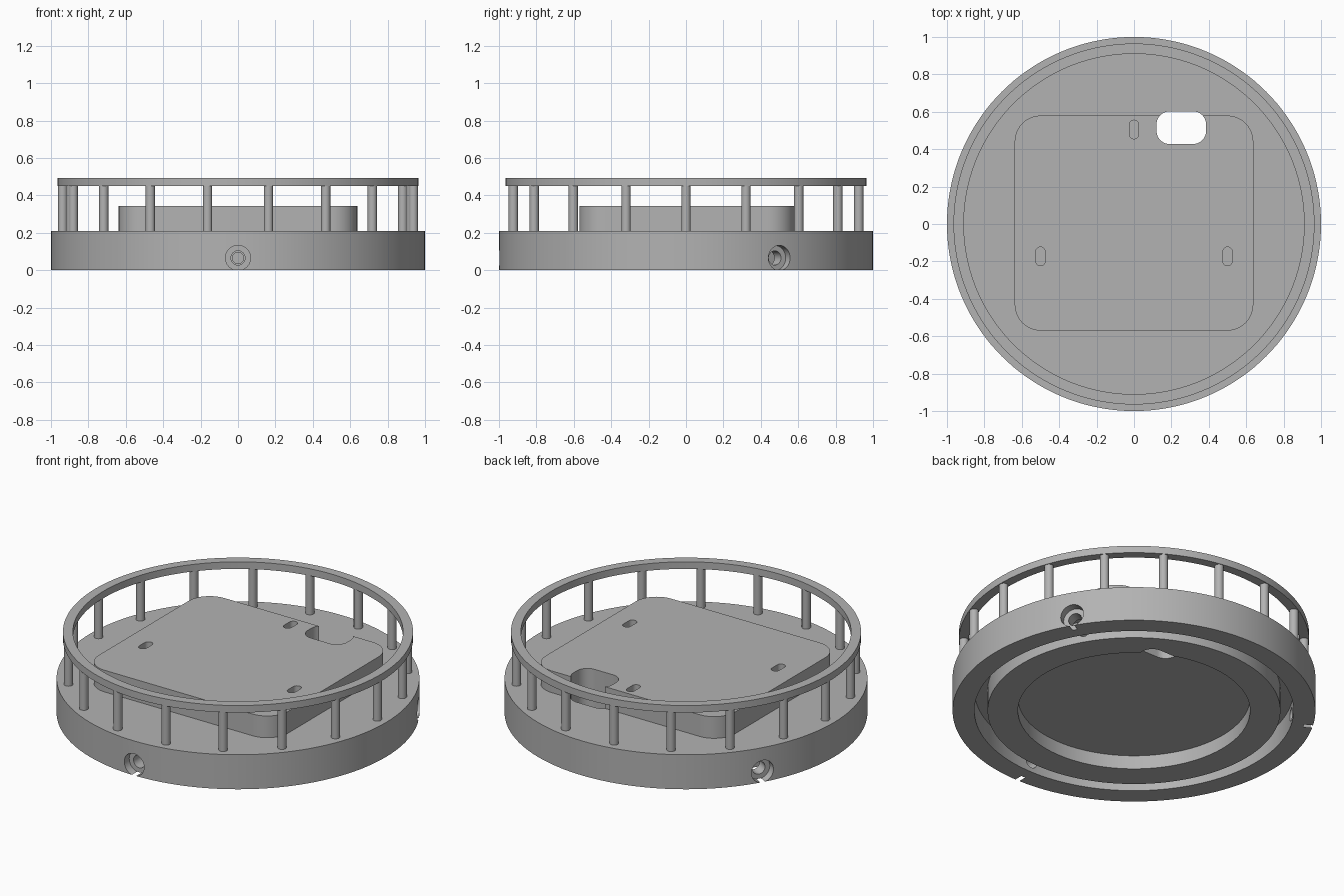
import bpy
import bmesh
from math import cos, sin, pi, radians
from mathutils import Matrix, Vector

default = bpy.data.objects.get("Cube")
if default:
    bpy.data.objects.remove(default, do_unlink=True)

grey = bpy.data.materials.new("plain grey")
grey.use_nodes = True
GREY = (0.45, 0.45, 0.45, 1)
grey.diffuse_color = GREY
grey.node_tree.nodes["Principled BSDF"].inputs["Base Color"].default_value = GREY


def make_object(name, bm):
    bmesh.ops.recalc_face_normals(bm, faces=bm.faces)
    mesh = bpy.data.meshes.new(name)
    bm.to_mesh(mesh)
    bm.free()
    mesh.materials.append(grey)
    obj = bpy.data.objects.new(name, mesh)
    bpy.context.collection.objects.link(obj)
    return obj


def lathe(name, profile, steps=144):
    """Revolve a closed (radius, z) profile around the z axis."""
    bm = bmesh.new()
    rings = []
    for i in range(steps):
        a = 2 * pi * i / steps
        rings.append([bm.verts.new((r * cos(a), r * sin(a), z)) for r, z in profile])
    n = len(profile)
    for i in range(steps):
        here, after = rings[i], rings[(i + 1) % steps]
        for j in range(n):
            k = (j + 1) % n
            bm.faces.new((here[j], after[j], after[k], here[k]))
    bmesh.ops.remove_doubles(bm, verts=bm.verts, dist=0.0001)
    return make_object(name, bm)


def rounded_block(name, center, size, radius, z0, z1, arc=10):
    """Extrude a rectangle with rounded corners from z0 to z1."""
    bm = bmesh.new()
    outline = []
    for q, (sx, sy) in enumerate(((1, 1), (-1, 1), (-1, -1), (1, -1))):
        cx = center[0] + sx * (size[0] / 2 - radius)
        cy = center[1] + sy * (size[1] / 2 - radius)
        for i in range(arc + 1):
            a = (q + i / arc) * pi / 2
            outline.append(bm.verts.new((cx + radius * cos(a), cy + radius * sin(a), z0)))
    bmesh.ops.remove_doubles(bm, verts=bm.verts, dist=0.0001)
    face = bm.faces.new([v for v in outline if v.is_valid])
    top = bmesh.ops.extrude_face_region(bm, geom=[face], use_keep_orig=True)
    moved = [v for v in top["geom"] if isinstance(v, bmesh.types.BMVert)]
    bmesh.ops.translate(bm, verts=moved, vec=(0, 0, z1 - z0))
    return make_object(name, bm)


def radial_drill(name, angle, radius, r0, r1, z):
    """Cylinder lying along a spoke between two distances from the axis."""
    bm = bmesh.new()
    spoke = Vector((cos(angle), sin(angle), 0))
    place = Matrix.Translation(spoke * (r0 + r1) / 2 + Vector((0, 0, z)))
    turn = spoke.to_track_quat('Z', 'Y').to_matrix().to_4x4()
    bmesh.ops.create_cone(bm, cap_ends=True, segments=32, radius1=radius,
                          radius2=radius, depth=r1 - r0, matrix=place @ turn)
    return make_object(name, bm)


def cut(target, cutters):
    """Subtract each cutter, then remove it."""
    bpy.context.view_layer.objects.active = target
    for cutter in cutters:
        mod = target.modifiers.new("cut", 'BOOLEAN')
        mod.operation = 'DIFFERENCE'
        mod.solver = 'EXACT'
        mod.object = cutter
        bpy.ops.object.modifier_apply(modifier=mod.name)
        bpy.data.objects.remove(cutter, do_unlink=True)


def cable_cutter():
    return rounded_block("cable_cutter", (0.253, 0.515), (0.265, 0.175), 0.07, -0.1, 0.5)


DECK, RAIL_BOTTOM, RAIL_TOP = 0.21, 0.45, 0.493

# Round base with a central recess and a ring groove underneath
base = lathe("base", [(0, DECK), (1, DECK), (1, 0), (0.88, 0), (0.88, 0.13),
                      (0.807, 0.13), (0.807, 0), (0.64, 0), (0.64, 0.083), (0, 0.083)])

# Three counterbored screw holes around the side, and the cable opening
drills = [cable_cutter()]
for degrees in (-90, 30, 150):
    a = radians(degrees)
    drills.append(radial_drill("counterbore", a, 0.067, 0.95, 1.1, 0.0655))
    drills.append(radial_drill("screw_hole", a, 0.038, 0.85, 1.1, 0.0655))
    drills.append(radial_drill("pilot_hole", a, 0.03, 0.72, 0.87, 0.0655))
cut(base, drills)

# Raised plate with the cable opening and three small slots
plate = rounded_block("mounting_plate", (0, 0.005), (1.276, 1.15), 0.14, DECK, 0.342)
slots = [rounded_block("slot", (x, y), (0.05, 0.1), 0.0249, 0.25, 0.5)
         for x, y in ((0, 0.505), (-0.5, -0.173), (0.5, -0.173))]
cut(plate, [cable_cutter()] + slots)

# Upper rail
rail = lathe("rail", [(0.91, RAIL_BOTTOM), (0.965, RAIL_BOTTOM),
                      (0.965, RAIL_TOP), (0.91, RAIL_TOP)])

# Eighteen round posts holding the rail
bm = bmesh.new()
for i in range(18):
    a = i * pi / 9
    spot = (0.9375 * cos(a), 0.9375 * sin(a), (DECK + RAIL_BOTTOM) / 2)
    bmesh.ops.create_cone(bm, cap_ends=True, segments=24, radius1=0.025, radius2=0.025,
                          depth=RAIL_BOTTOM - DECK, matrix=Matrix.Translation(spot))
posts = make_object("rail_posts", bm)

# Smooth round walls, crisp edges
for obj in (base, plate, rail, posts):
    bpy.ops.object.select_all(action='DESELECT')
    obj.select_set(True)
    bpy.context.view_layer.objects.active = obj
    bpy.ops.object.shade_smooth_by_angle(angle=radians(30))
